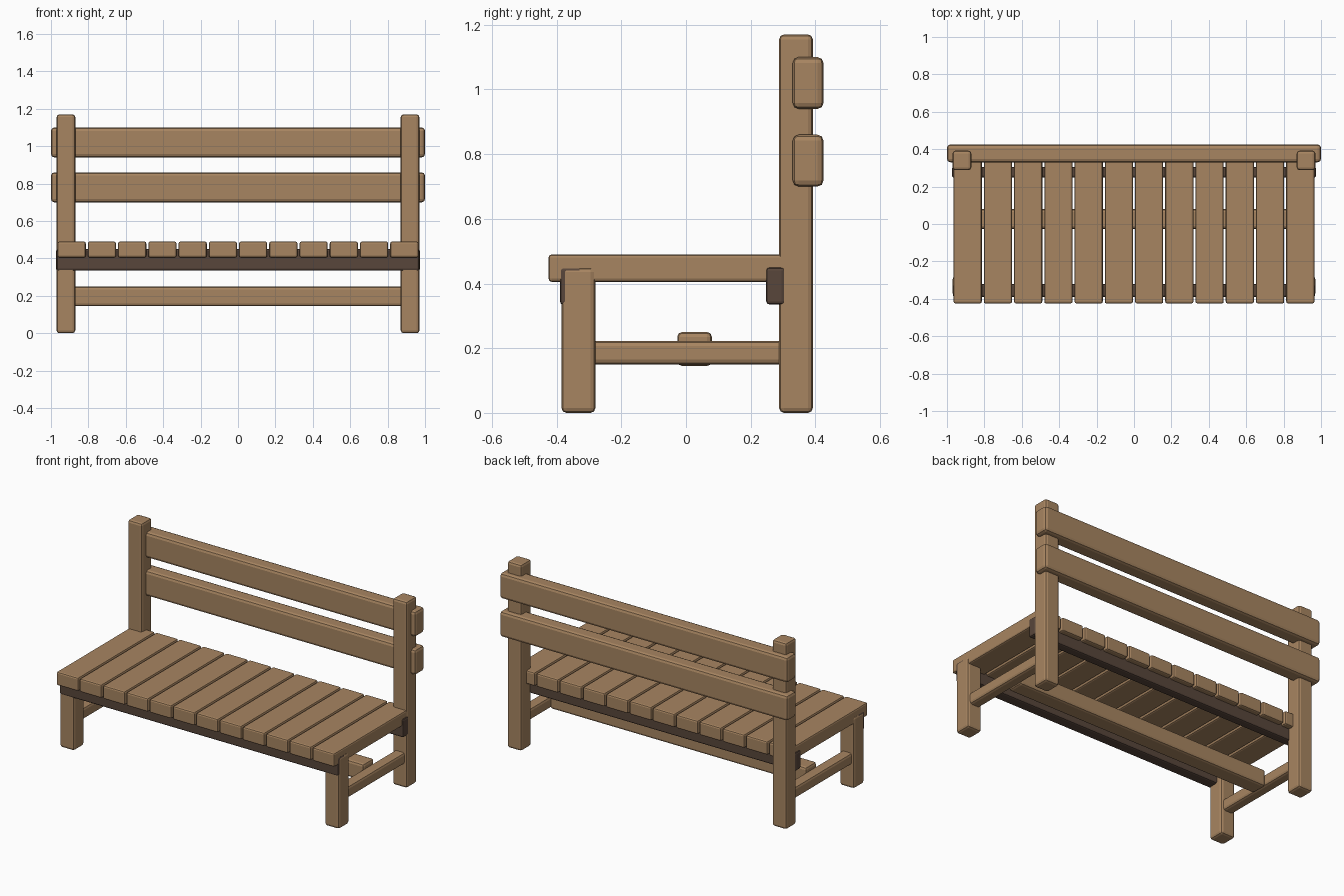
import bpy
import bmesh
from mathutils import Vector

if "Cube" in bpy.data.objects:
    bpy.data.objects.remove(bpy.data.objects["Cube"], do_unlink=True)


def make_material(name, rgb):
    mat = bpy.data.materials.new(name)
    mat.use_nodes = True
    mat.diffuse_color = (*rgb, 1)
    bsdf = mat.node_tree.nodes["Principled BSDF"]
    bsdf.inputs["Base Color"].default_value = (*rgb, 1)
    bsdf.inputs["Roughness"].default_value = 0.8
    return mat


wood = make_material("light wood", (0.39, 0.235, 0.12))
dark_wood = make_material("dark wood", (0.098, 0.061, 0.043))


def beam(name, xs, ys, zs, mat=wood, bevel=0.015):
    """Rounded timber spanning the given ranges."""
    low, high = (Vector(c) for c in zip(xs, ys, zs))
    size, centre = high - low, (low + high) / 2
    bm = bmesh.new()
    bmesh.ops.create_cube(bm, size=1)
    for v in bm.verts:
        v.co = v.co * size
    mesh = bpy.data.meshes.new(name)
    bm.to_mesh(mesh)
    bm.free()
    mesh.materials.append(mat)
    obj = bpy.data.objects.new(name, mesh)
    obj.location = centre
    bpy.context.collection.objects.link(obj)
    mod = obj.modifiers.new("rounded edges", "BEVEL")
    mod.width = bevel
    mod.segments = 2
    return obj


# Legs, back posts and side stretchers
for side, s in (("left", 1), ("right", -1)):
    post_x = sorted((s * 0.87, s * 0.97))
    bar_x = sorted((s * 0.885, s * 0.955))
    beam(f"front_leg_{side}", post_x, (-0.385, -0.28), (0, 0.45))
    beam(f"back_post_{side}", post_x, (0.288, 0.392), (0, 1.17))
    beam(f"side_stretcher_{side}", bar_x, (-0.3, 0.31), (0.15, 0.222))

# Long stretcher between the sides
beam("long_stretcher", (-0.89, 0.89), (-0.027, 0.08), (0.145, 0.25))

# Dark aprons under the seat
beam("front_apron", (-0.968, 0.968), (-0.39, -0.32), (0.335, 0.45), dark_wood, 0.01)
beam("back_apron", (-0.973, 0.973), (0.248, 0.306), (0.335, 0.45), dark_wood, 0.01)

# Seat slats
count, pitch, width = 12, 0.1617, 0.151
for i in range(count):
    x = (i - (count - 1) / 2) * pitch
    beam(f"seat_slat_{i + 1}", (x - width / 2, x + width / 2),
         (-0.425, 0.34), (0.405, 0.49), bevel=0.01)

# Backrest rails
for name, z in (("lower", 0.70), ("upper", 0.94)):
    beam(f"backrest_rail_{name}", (-1, 1), (0.33, 0.425), (z, z + 0.16), bevel=0.018)
